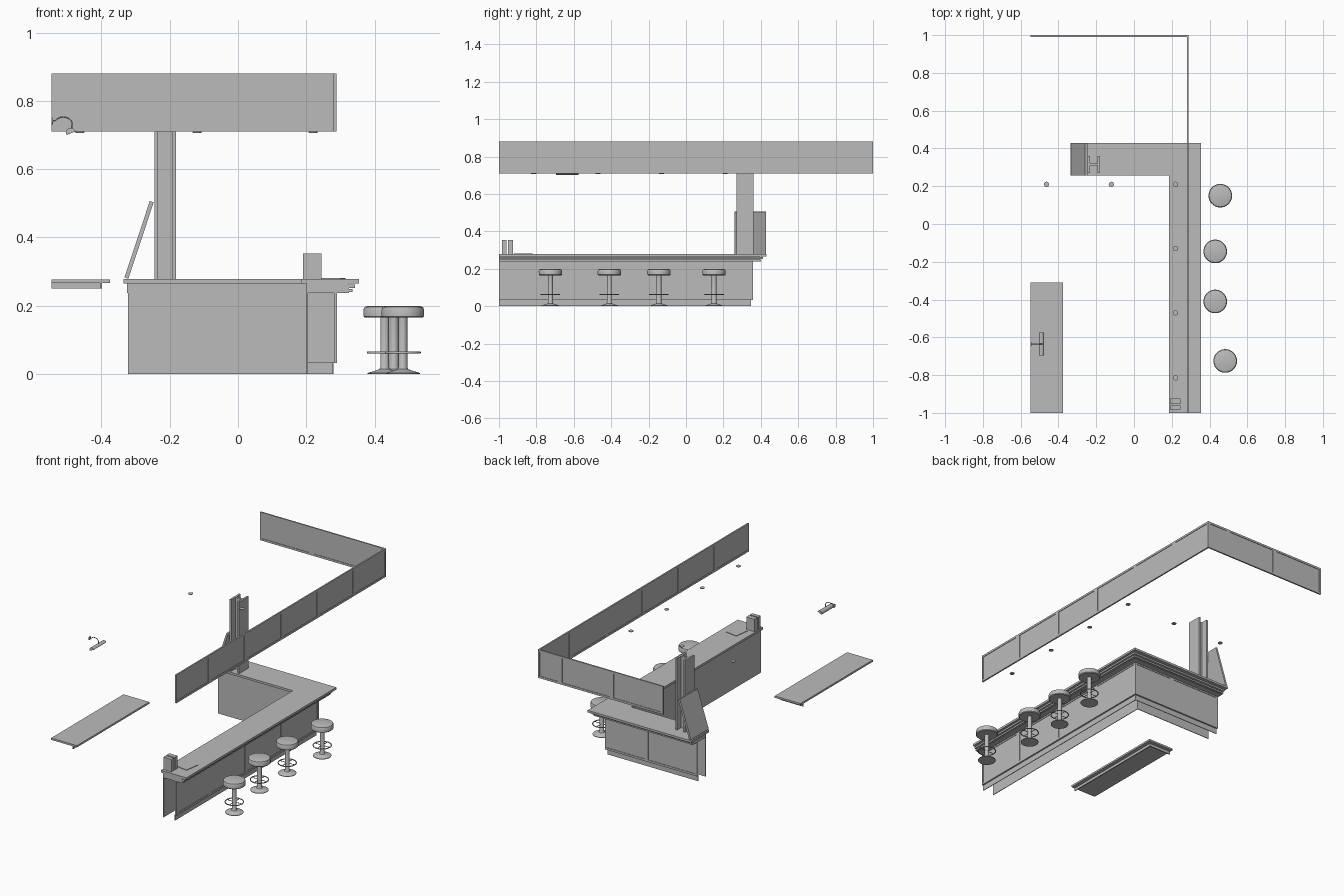
import bpy, bmesh, math
from mathutils import Matrix, Vector

if "Cube" in bpy.data.objects:
    bpy.data.objects.remove(bpy.data.objects["Cube"])

grey = bpy.data.materials.new("plain grey")
grey.diffuse_color = (0.5, 0.5, 0.5, 1)
grey.use_nodes = True
grey.node_tree.nodes["Principled BSDF"].inputs["Base Color"].default_value = grey.diffuse_color


def finish(name, bm, smooth=False):
    bmesh.ops.recalc_face_normals(bm, faces=bm.faces[:])
    me = bpy.data.meshes.new(name)
    bm.to_mesh(me)
    bm.free()
    me.materials.append(grey)
    ob = bpy.data.objects.new(name, me)
    bpy.context.collection.objects.link(ob)
    if smooth:
        bpy.ops.object.select_all(action='DESELECT')
        ob.select_set(True)
        bpy.context.view_layer.objects.active = ob
        bpy.ops.object.shade_smooth_by_angle(angle=math.radians(35))
    return ob


def add_box(bm, x0, x1, y0, y1, z0, z1):
    m = Matrix.Translation(((x0 + x1) / 2, (y0 + y1) / 2, (z0 + z1) / 2))
    bmesh.ops.create_cube(bm, size=1, matrix=m @ Matrix.Diagonal((x1 - x0, y1 - y0, z1 - z0, 1)))


def boxes(name, *specs):
    bm = bmesh.new()
    for s in specs:
        add_box(bm, *s)
    return finish(name, bm)


def prism(name, pts, z0, z1):
    bm = bmesh.new()
    f = bm.faces.new([bm.verts.new((x, y, z0)) for x, y in pts])
    up = bmesh.ops.extrude_face_region(bm, geom=[f])
    bmesh.ops.translate(bm, vec=(0, 0, z1 - z0),
                        verts=[v for v in up["geom"] if isinstance(v, bmesh.types.BMVert)])
    return finish(name, bm)


def framed_panel(name, axis, a, b, p0, p1, z0, z1, mullions, rim=0.012):
    """Thin sheet with a raised frame on both sides, running along x or y."""
    def spec(s, e, q0, q1, lo, hi):
        return (s, e, q0, q1, lo, hi) if axis == 'x' else (q0, q1, s, e, lo, hi)
    mid = (p0 + p1) / 2
    parts = [spec(a, b, mid - 0.0015, mid + 0.0015, z0 + rim / 2, z1 - rim / 2),
             spec(a, b, p0, p1, z0, z0 + rim), spec(a, b, p0, p1, z1 - rim, z1)]
    for c in [a + rim / 2, *mullions, b - rim / 2]:
        w = rim / 2 if c in (a + rim / 2, b - rim / 2) else 0.013
        parts.append(spec(c - w, c + w, p0, p1, z0 + rim, z1 - rim))
    return boxes(name, *parts)


def lathe(name, profile, at, steps=32):
    bm = bmesh.new()
    vs = [bm.verts.new((r, 0, z)) for r, z in profile]
    es = [bm.edges.new(p) for p in zip(vs, vs[1:])]
    bmesh.ops.spin(bm, geom=vs + es, cent=(0, 0, 0), axis=(0, 0, 1), angle=math.tau, steps=steps)
    bmesh.ops.remove_doubles(bm, verts=bm.verts[:], dist=1e-5)
    bmesh.ops.translate(bm, vec=at, verts=bm.verts[:])
    return finish(name, bm, True)


def tube(name, pts, r, cyclic=False):
    cu = bpy.data.curves.new(name, 'CURVE')
    cu.dimensions = '3D'
    cu.bevel_depth, cu.bevel_resolution, cu.use_fill_caps = r, 2, True
    sp = cu.splines.new('POLY')
    sp.points.add(len(pts) - 1)
    for p, co in zip(sp.points, pts):
        p.co = (*co, 1)
    sp.use_cyclic_u = cyclic
    cu.materials.append(grey)
    ob = bpy.data.objects.new(name, cu)
    bpy.context.collection.objects.link(ob)


# Overhead fascia
rows = [-0.68, -0.336, 0.008, 0.352, 0.696]
framed_panel("fascia_side", 'y', -1, 1, 0.280, 0.289, 0.71, 0.88, rows)
framed_panel("fascia_back", 'x', -0.547, 0.289, 0.991, 1.0, 0.71, 0.88, [-0.204, 0.139])


# L-shaped counter: top slab and two stepped mouldings
def ell(xi, yi, xo, yo, xl):
    return [(xi, -1), (xo, -1), (xo, yo), (xl, yo), (xl, yi), (xi, yi)]


prism("counter_top", ell(0.185, 0.258, 0.355, 0.43, -0.335), 0.265, 0.278)
prism("upper_moulding", ell(0.205, 0.275, 0.343, 0.412, -0.325), 0.252, 0.262)
prism("lower_moulding", ell(0.205, 0.275, 0.335, 0.402, -0.325), 0.240, 0.249)
prism("moulding_core", ell(0.205, 0.275, 0.325, 0.392, -0.325), 0.238, 0.266)

# Counter walls: inner sheet, outer framed panels and recessed kick boards
boxes("inner_wall", (0.201, 0.205, -1, 0.275, 0, 0.265), (-0.322, 0.205, 0.271, 0.275, 0, 0.265))
framed_panel("outer_panel_side", 'y', -1, 0.357, 0.281, 0.290, 0.032, 0.241, rows[:3])
framed_panel("outer_panel_back", 'x', -0.322, 0.290, 0.348, 0.357, 0.032, 0.241, [0.015])
boxes("kick_board", (0.276, 0.280, -1, 0.347, 0, 0.034), (-0.322, 0.280, 0.343, 0.347, 0, 0.034))

# H-section column
boxes("column", (-0.245, -0.234, 0.27, 0.36, 0.278, 0.71),
      (-0.192, -0.181, 0.27, 0.36, 0.278, 0.71),
      (-0.236, -0.190, 0.309, 0.321, 0.278, 0.71))

# Board leaning against the column
board = boxes("leaning_board", (-0.006, 0.006, -0.085, 0.085, 0, 0.236))
board.matrix_world = Matrix.Translation((-0.327, 0.343, 0.281)) @ Matrix.Rotation(math.atan2(0.073, 0.22), 4, 'Y')

# Holder and place setting at the counter end
boxes("napkin_holder", (0.19, 0.245, -0.983, -0.960, 0.278, 0.353),
      (0.19, 0.245, -0.952, -0.925, 0.278, 0.353))
mat = boxes("place_mat", (-0.038, 0.038, -0.045, 0.045, 0, 0.003))
mat.matrix_world = Matrix.Translation((0.27, -0.87, 0.278)) @ Matrix.Rotation(-0.15, 4, 'Z')

# Bar stools
seat = [(0, 0.165), (0.058, 0.165), (0.062, 0.169), (0.0625, 0.188), (0.059, 0.196), (0.05, 0.199), (0, 0.199)]
stem = [(0, 0), (0.05, 0), (0.05, 0.003), (0.03, 0.009), (0.016, 0.014), (0.013, 0.02), (0.013, 0.166)]
for i, (x, y) in enumerate([(0.457, 0.15), (0.43, -0.145), (0.43, -0.41), (0.483, -0.725)], 1):
    lathe(f"stool_seat_{i}", seat, (x, y, 0), 40)
    lathe(f"stool_pedestal_{i}", stem, (x, y, 0))
    ring = [(x + 0.05 * math.cos(k * math.tau / 32), y + 0.05 * math.sin(k * math.tau / 32), 0.063) for k in range(32)]
    tube(f"stool_foot_ring_{i}", ring, 0.003, True)
    tube(f"stool_spoke_x_{i}", [(x - 0.05, y, 0.063), (x + 0.05, y, 0.063)], 0.002)
    tube(f"stool_spoke_y_{i}", [(x, y - 0.05, 0.063), (x, y + 0.05, 0.063)], 0.002)

# Wall shelf with hanging aprons
boxes("shelf_top", (-0.547, -0.375, -1, -0.31, 0.266, 0.277))
boxes("shelf_apron", (-0.404, -0.398, -1, -0.333, 0.25, 0.267),
      (-0.547, -0.398, -0.339, -0.333, 0.25, 0.267))

# Ceiling downlights
for i, (x, y) in enumerate([(-0.463, 0.21), (-0.12, 0.21), (0.22, 0.21), (0.22, -0.13), (0.22, -0.47), (0.22, -0.815)], 1):
    lathe(f"downlight_{i}", [(0, 0.706), (0.012, 0.706), (0.014, 0.710), (0, 0.711)], (x, y, 0), 16)

# Gooseneck wall lamp: arm, wall plate and half-round shade
arc = [(-0.512 + 0.026 * math.cos(a), -0.635, 0.733 + 0.02 * math.sin(a))
       for a in [math.radians(150 - 15 * k) for k in range(11)]]
tube("lamp_arm", [(-0.546, -0.635, 0.741)] + arc + [(-0.488, -0.635, 0.716)], 0.002)
bm = bmesh.new()
bmesh.ops.create_cone(bm, cap_ends=True, segments=20, radius1=0.011, radius2=0.009, depth=0.005,
                      matrix=Matrix.Translation((-0.5445, -0.635, 0.741)) @ Matrix.Rotation(math.pi / 2, 4, 'Y'))
finish("lamp_wall_plate", bm, True)
bm = bmesh.new()
bmesh.ops.create_cone(bm, cap_ends=True, segments=20, radius1=0.014, radius2=0.014, depth=0.12,
                      matrix=Matrix.Translation((-0.49, -0.635, 0.707)) @ Matrix.Rotation(math.pi / 2, 4, 'X'))
bmesh.ops.bisect_plane(bm, geom=bm.verts[:] + bm.edges[:] + bm.faces[:], plane_co=(-0.49, 0, 0.705),
                       plane_no=Vector((0.4, 0, -1)), clear_outer=True)
bmesh.ops.holes_fill(bm, edges=[e for e in bm.edges if e.is_boundary])
finish("lamp_shade", bm, True)
